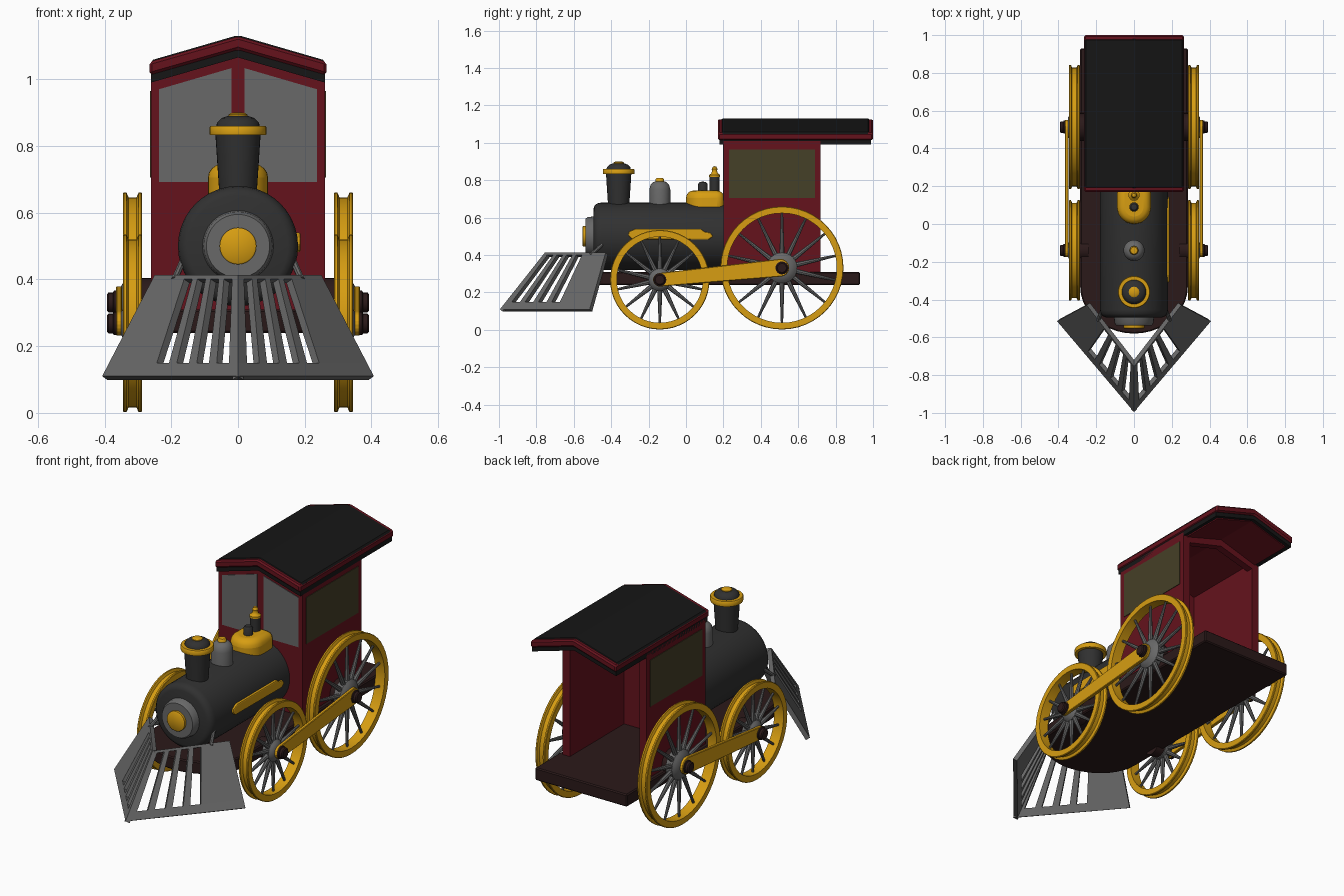
import bpy, bmesh, math
from mathutils import Matrix, Vector

if "Cube" in bpy.data.objects:
    bpy.data.objects.remove(bpy.data.objects["Cube"])

def material(name, rgb):
    m = bpy.data.materials.new(name)
    m.diffuse_color = (*rgb, 1)
    m.use_nodes = True
    m.node_tree.nodes["Principled BSDF"].inputs["Base Color"].default_value = m.diffuse_color
    return m

RED = material("red", (0.13, 0.006, 0.012))
BLACK = material("black", (0.008, 0.008, 0.008))
IRON = material("iron", (0.03, 0.03, 0.03))
STEEL = material("steel", (0.14, 0.14, 0.14))
GOLD = material("gold", (0.68, 0.34, 0.006))
WOOD = material("wood", (0.024, 0.01, 0.01))
GLASS = material("glass", (0.06, 0.05, 0.02))
PANE = material("pane", (0.14, 0.14, 0.14))
AXIS = {'Z': Matrix(), 'X': Matrix.Rotation(math.pi / 2, 4, 'Y'),
        'Y': Matrix.Rotation(math.pi / 2, 4, 'X')}  # Y points to the front

def finish(bm, name, mat, bevel=0, seg=1, smooth=False):
    bmesh.ops.recalc_face_normals(bm, faces=bm.faces)
    me = bpy.data.meshes.new(name)
    bm.to_mesh(me)
    bm.free()
    ob = bpy.data.objects.new(name, me)
    bpy.context.collection.objects.link(ob)
    me.materials.append(mat)
    if bevel:
        b = ob.modifiers.new("bevel", 'BEVEL')
        b.width, b.segments, b.limit_method = bevel, seg, 'ANGLE'
    if smooth:
        bpy.ops.object.select_all(action='DESELECT')
        ob.select_set(True)
        bpy.context.view_layer.objects.active = ob
        bpy.ops.object.shade_smooth_by_angle(angle=math.radians(40))
    return ob

def lathe(name, prof, loc, axis, mat, steps=32):
    """Revolve (radius, height) points around an axis."""
    bm = bmesh.new()
    vs = [bm.verts.new((r, 0, h)) for r, h in prof]
    es = [bm.edges.new(p) for p in zip(vs, vs[1:])]
    bmesh.ops.spin(bm, geom=vs + es, axis=(0, 0, 1), cent=(0, 0, 0),
                   angle=2 * math.pi, steps=steps)
    bmesh.ops.remove_doubles(bm, verts=bm.verts, dist=1e-5)
    bm.transform(Matrix.Translation(loc) @ AXIS[axis])
    return finish(bm, name, mat, smooth=True)

def prism(name, pts, axis, a, b, mat, bevel=0, seg=1, smooth=False):
    """Extrude a 2D outline along an axis from a to b."""
    put = {'X': lambda p, t: (t, *p), 'Y': lambda p, t: (p[0], t, p[1]),
           'Z': lambda p, t: (*p, t)}[axis]
    bm = bmesh.new()
    lo = [bm.verts.new(put(p, a)) for p in pts]
    hi = [bm.verts.new(put(p, b)) for p in pts]
    bm.faces.new(lo)
    bm.faces.new(hi)
    for i in range(len(pts)):
        j = (i + 1) % len(pts)
        bm.faces.new((lo[i], lo[j], hi[j], hi[i]))
    return finish(bm, name, mat, bevel, seg, smooth)

def rect(a0, a1, b0, b1):
    return [(a0, b0), (a1, b0), (a1, b1), (a0, b1)]

def gable(w, edge, peak, thick):
    return [(-w, edge - thick), (0, peak - thick), (w, edge - thick),
            (w, edge), (0, peak), (-w, edge)]

def cone(bm, p, q, r1, r2, n=8):
    d = Vector(q) - Vector(p)
    m = Matrix.Translation((Vector(p) + Vector(q)) / 2) @ d.to_track_quat('Z', 'Y').to_matrix().to_4x4()
    bmesh.ops.create_cone(bm, cap_ends=True, segments=n, radius1=r1, radius2=r2,
                          depth=d.length, matrix=m)

# floor plate with rounded front
arc = [(0.285 * math.cos(t), -0.33 - 0.25 * math.sin(t))
       for t in (math.pi * i / 20 for i in range(21))]
prism("floor_plate", arc + [(-0.285, 0.93), (0.285, 0.93)], 'Z', 0.24, 0.31, WOOD, 0.006)

# boiler and front door
lathe("boiler", [(0, -0.22), (0.18, -0.22), (0.18, 0.455), (0.176, 0.475), (0.165, 0.488),
                 (0.15, 0.494), (0, 0.494)], (0, 0, 0.5), 'Y', IRON, 40)
lathe("boiler_door", [(0, 0.48), (0.108, 0.48), (0.103, 0.525), (0.095, 0.537), (0, 0.537)],
      (0, 0, 0.5), 'Y', STEEL)
lathe("door_lamp", [(0, 0.53), (0.055, 0.53), (0.055, 0.55), (0.05, 0.554), (0, 0.554)],
      (0, 0, 0.5), 'Y', GOLD)

# chimney
c = (0, -0.36, 0)
lathe("chimney", [(0, 0.64), (0.055, 0.64), (0.068, 0.838), (0, 0.838)], c, 'Z', IRON)
lathe("chimney_rim", [(0, 0.832), (0.084, 0.832), (0.085, 0.836), (0.085, 0.856), (0.082, 0.86),
                      (0, 0.86)], c, 'Z', GOLD)
lathe("chimney_cap", [(0.065, 0.855), (0.063, 0.87), (0.05, 0.883), (0.03, 0.89), (0, 0.89)],
      c, 'Z', IRON)
lathe("chimney_tip", [(0.028, 0.885), (0.028, 0.894), (0.02, 0.899), (0, 0.9)], c, 'Z', GOLD)

# steam dome
c = (0, -0.14, 0)
lathe("steam_dome", [(0, 0.64), (0.056, 0.64), (0.056, 0.75), (0.05, 0.775), (0.035, 0.79),
                     (0.02, 0.795), (0, 0.795)], c, 'Z', STEEL)
lathe("steam_dome_cap", [(0.023, 0.78), (0.023, 0.805), (0.018, 0.811), (0, 0.812)], c, 'Z', GOLD)

# gold sand box with valve and whistle
front = [(0.09 * math.cos(t), 0.09 - 0.09 * math.sin(t))
         for t in (math.pi * i / 16 for i in range(17))]
prism("sand_box", front + [(-0.09, 0.205), (0.09, 0.205)], 'Z', 0.62, 0.745, GOLD, 0.04, 4, True)
lathe("valve", [(0, 0.73), (0.025, 0.73), (0.025, 0.78), (0.017, 0.79), (0, 0.793)],
      (0, 0.09, 0), 'Z', IRON, 16)
lathe("whistle_base", [(0, 0.73), (0.027, 0.73), (0.027, 0.82), (0, 0.82)],
      (0, 0.153, 0), 'Z', IRON, 16)
lathe("whistle", [(0.03, 0.818), (0.03, 0.828), (0.018, 0.836), (0.013, 0.85), (0.016, 0.86),
                  (0.01, 0.872), (0, 0.875)], (0, 0.153, 0), 'Z', GOLD, 16)

# tank on the right flank
prism("side_tank", [(-0.31, 0.505), (-0.29, 0.485), (0.12, 0.482), (0.145, 0.5), (0.13, 0.52),
                    (0.1, 0.523), (0.08, 0.54), (-0.27, 0.54), (-0.305, 0.525)],
      'X', 0.15, 0.188, GOLD, 0.006, 2)

# cab walls
prism("cab_front_wall", [(-0.26, 0.3), (0.26, 0.3), (0.26, 1.0), (0, 1.07), (-0.26, 1.0)],
      'Y', 0.2, 0.24, RED)
prism("cab_rear_header", gable(0.26, 1.0, 1.07, 0.05), 'Y', 0.68, 0.72, RED)
for s, side in ((1, "right"), (-1, "left")):
    prism("cab_wall_" + side, rect(0.2, 0.72, 0.3, 1.01), 'X', s * 0.215, s * 0.26, RED)
    prism("side_window_" + side, rect(0.23, 0.69, 0.705, 0.965), 'X', s * 0.25, s * 0.263, GLASS)
    prism("front_window_" + side, [(s * 0.02, 0.692), (s * 0.236, 0.692), (s * 0.236, 0.97),
                                   (s * 0.02, 1.033)], 'Y', 0.197, 0.21, PANE)

# roof
prism("roof_liner", gable(0.26, 1.025, 1.10, 0.035), 'Y', 0.18, 0.99, BLACK)
prism("roof", gable(0.265, 1.052, 1.128, 0.04), 'Y', 0.17, 1.0, RED, 0.008)
prism("roof_ceiling", gable(0.235, 1.0, 1.07, 0.01), 'Y', 0.2, 0.97, RED)
prism("roof_cover", gable(0.262, 1.056, 1.132, 0.03), 'Y', 0.188, 0.982, BLACK, 0.008)

def wheel(name, s, y, z, R, hub):
    loc = (0, y, z)
    # grooved rim
    i, g = R - 0.036, R - 0.014
    ring = [(i, 0.287), (R - 0.003, 0.287), (R, 0.29), (R, 0.298), (g, 0.304), (g, 0.328),
            (R, 0.334), (R, 0.342), (R - 0.003, 0.345), (i, 0.345), (i, 0.287)]
    lathe(name + "_rim", [(r, s * x) for r, x in ring], loc, 'X', GOLD, 48)
    lathe(name + "_hub", [(r, s * x) for r, x in ((0, 0.29), (hub, 0.29), (hub, 0.328),
          (hub * 0.85, 0.338), (hub * 0.6, 0.35), (0, 0.35))], loc, 'X', STEEL, 24)
    # tapered spokes
    bm = bmesh.new()
    for k in range(14):
        a = 2 * math.pi * (k + 0.5) / 14
        d = Vector((0, math.cos(a), math.sin(a)))
        o = Vector((s * 0.316, y, z))
        cone(bm, o + d * hub * 0.8, o + d * (R - 0.03), 0.014, 0.006)
    finish(bm, name + "_spokes", STEEL, smooth=True)
    # axle block and pin
    lathe(name + "_axle", [(0, s * 0.24), (hub * 0.9, s * 0.24), (hub * 0.9, s * 0.292),
                           (0, s * 0.292)], loc, 'X', WOOD, 24)
    lathe(name + "_pin", [(r, s * x) for r, x in ((0, 0.34), (0.035, 0.34), (0.035, 0.372),
          (0.03, 0.375), (0.03, 0.388), (0.024, 0.393), (0, 0.393))], loc, 'X', WOOD, 16)

F, B = (-0.14, 0.268), (0.505, 0.332)
for s, side in ((1, "right"), (-1, "left")):
    wheel("front_wheel_" + side, s, -0.14, 0.268, 0.266, 0.06)
    wheel("rear_wheel_" + side, s, 0.513, 0.331, 0.329, 0.082)
    # connecting rod
    ang = math.atan2(B[1] - F[1], B[0] - F[0])
    rod = []
    for (cy, cz), r, start in ((F, 0.036, math.pi / 2), (B, 0.047, -math.pi / 2)):
        rod += [(cy + r * math.cos(ang + start + math.pi * k / 10),
                 cz + r * math.sin(ang + start + math.pi * k / 10)) for k in range(11)]
    prism("connecting_rod_" + side, rod, 'X', s * 0.347, s * 0.366, GOLD, 0.003)
    # brace from boiler to cowcatcher
    bm = bmesh.new()
    cone(bm, (s * 0.15, -0.41, 0.49), (s * 0.19, -0.51, 0.4), 0.01, 0.01)
    finish(bm, "brace_" + side, STEEL, smooth=True)
    # slotted cowcatcher plate
    t0, t1 = Vector((0, -0.755, 0.413)), Vector((s * 0.25, -0.43, 0.413))
    b0, b1 = Vector((0, -0.995, 0.11)), Vector((s * 0.407, -0.515, 0.11))
    us = [0] + [0.07 + 0.155 * k + w for k in range(4) for w in (0, 0.095)] + [1]
    vs = [0, 0.13, 0.96, 1]
    bm = bmesh.new()
    grid = [[bm.verts.new(b0.lerp(b1, u).lerp(t0.lerp(t1, u), v)) for v in vs] for u in us]
    for i in range(len(us) - 1):
        for j in range(3):
            if not (i % 2 and j == 1):
                bm.faces.new((grid[i][j], grid[i + 1][j], grid[i + 1][j + 1], grid[i][j + 1]))
    ob = finish(bm, "cowcatcher_" + side, STEEL)
    sol = ob.modifiers.new("thickness", 'SOLIDIFY')
    n = ob.data.polygons[0].normal
    sol.thickness, sol.offset = 0.024, (-1 if n.y < 0 else 1)
